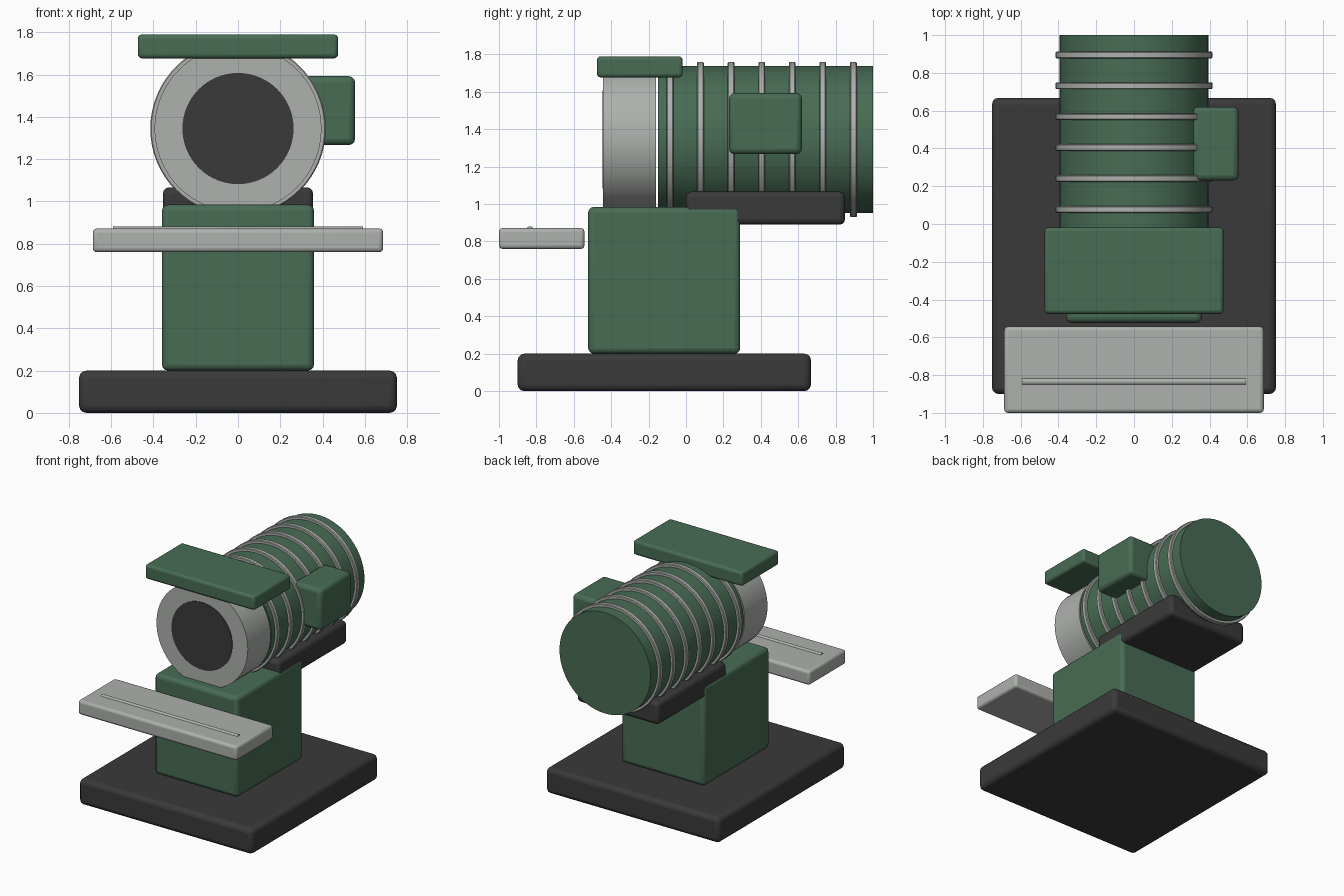
import bpy
import math

if "Cube" in bpy.data.objects:
    bpy.data.objects.remove(bpy.data.objects["Cube"], do_unlink=True)


def material(name, rgb):
    mat = bpy.data.materials.new(name)
    mat.use_nodes = True
    mat.diffuse_color = (*rgb, 1)
    mat.node_tree.nodes["Principled BSDF"].inputs["Base Color"].default_value = (*rgb, 1)
    return mat


GREEN = material("machine green", (0.065, 0.15, 0.09))
SILVER = material("brushed silver", (0.42, 0.44, 0.42))
DARK = material("dark iron", (0.042, 0.042, 0.042))


def finish(name, mat, bevel=0, segments=3):
    obj = bpy.context.object
    obj.name = name
    obj.data.materials.append(mat)
    if bevel:
        mod = obj.modifiers.new("rounded edges", "BEVEL")
        mod.width = bevel
        mod.segments = segments
        mod.limit_method = "ANGLE"
    bpy.ops.object.shade_smooth_by_angle(angle=math.radians(35))
    return obj


def box(name, mat, x, y, z, bevel):
    """Rounded box from (min, max) pairs on each axis."""
    spans = (x, y, z)
    bpy.ops.mesh.primitive_cube_add(size=1, location=[(a + b) / 2 for a, b in spans])
    bpy.context.object.scale = [b - a for a, b in spans]
    bpy.ops.object.transform_apply(location=False, rotation=False, scale=True)
    return finish(name, mat, bevel)


AXIS_Z = 1.345  # height of the motor axis


def drum(name, mat, radius, y0, y1, bevel=0):
    """Cylinder lying along y on the motor axis."""
    bpy.ops.mesh.primitive_cylinder_add(
        vertices=64, radius=radius, depth=y1 - y0,
        location=(0, (y0 + y1) / 2, AXIS_Z), rotation=(math.pi / 2, 0, 0))
    return finish(name, mat, bevel, 1)


# Stand
box("base_plate", DARK, (-0.752, 0.752), (-0.9, 0.668), (0, 0.2), 0.035)
box("pedestal", GREEN, (-0.36, 0.36), (-0.523, 0.29), (0.2, 0.985), 0.03)
box("motor_mount", DARK, (-0.355, 0.355), (0, 0.85), (0.89, 1.067), 0.03)

# Motor body with evenly spaced cooling rings
drum("motor_body", GREEN, 0.394, -0.15, 1.0)
for i in range(7):
    y = -0.086 + i * 0.1635
    drum(f"cooling_ring_{i + 1}", SILVER, 0.415, y - 0.018, y + 0.018, 0.005)

# Cutting head and its dark opening
drum("cutting_head", SILVER, 0.395, -0.443, -0.161)
drum("head_opening", DARK, 0.263, -0.447, -0.441)

# Guard, switch box and work table
box("top_guard", GREEN, (-0.474, 0.474), (-0.476, -0.018), (1.677, 1.79), 0.02)
box("switch_box", GREEN, (0.308, 0.554), (0.23, 0.62), (1.267, 1.593), 0.03)
box("work_table", SILVER, (-0.687, 0.687), (-1.0, -0.543), (0.76, 0.872), 0.02)

# Guide rail half sunk into the table
bpy.ops.mesh.primitive_cylinder_add(
    vertices=24, radius=0.02, depth=1.184,
    location=(0, -0.834, 0.861), rotation=(0, math.pi / 2, 0))
finish("guide_rail", SILVER)
